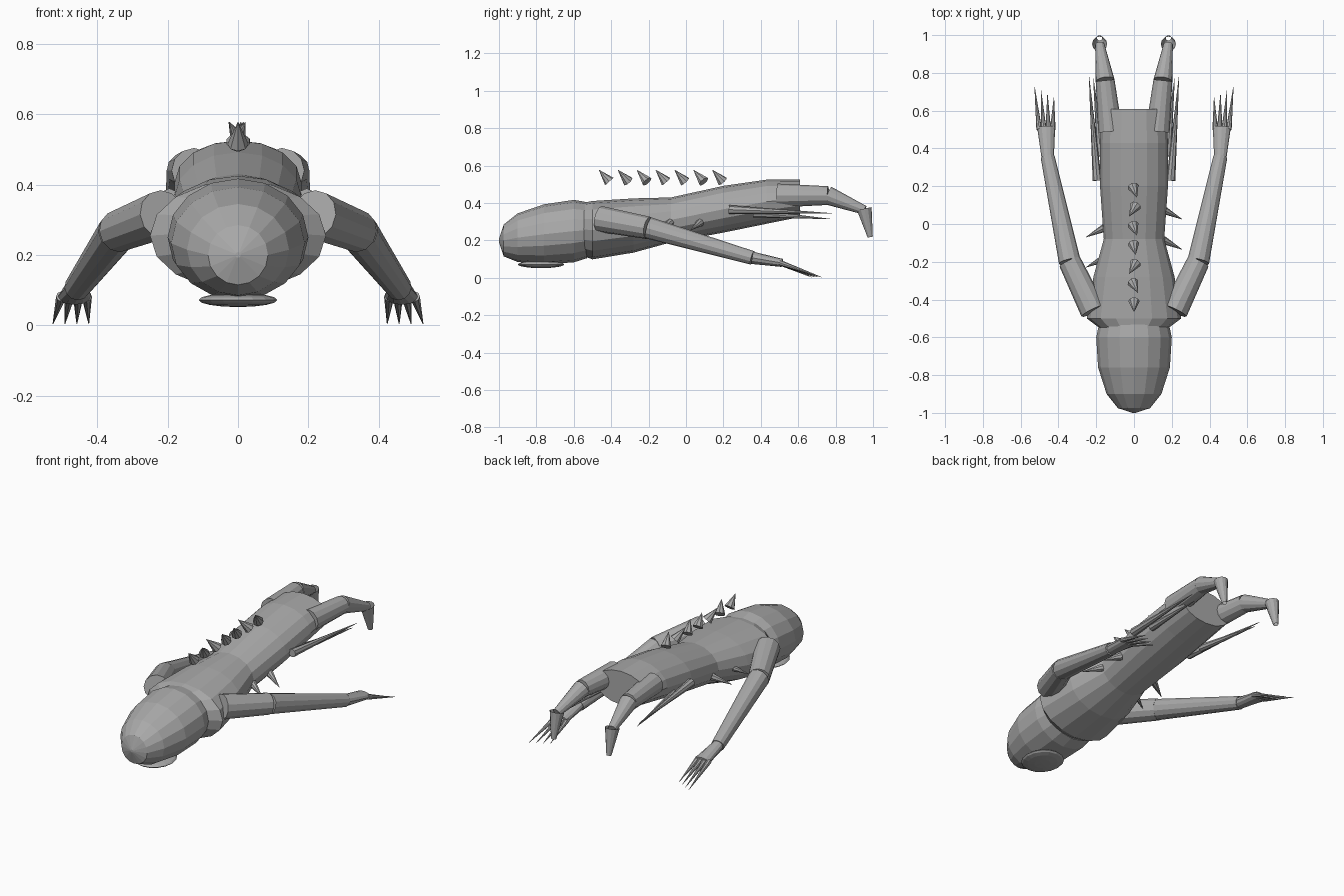
import bpy
import bmesh
import math
from mathutils import Vector

if "Cube" in bpy.data.objects:
    bpy.data.objects.remove(bpy.data.objects["Cube"], do_unlink=True)

GREY = (0.4, 0.4, 0.4, 1.0)
skin = bpy.data.materials.new("stone_grey")
skin.use_nodes = True
skin.diffuse_color = GREY
skin.node_tree.nodes["Principled BSDF"].inputs["Base Color"].default_value = GREY


def finish(name, bm):
    bmesh.ops.recalc_face_normals(bm, faces=bm.faces)
    mesh = bpy.data.meshes.new(name)
    bm.to_mesh(mesh)
    bm.free()
    mesh.materials.append(skin)
    obj = bpy.data.objects.new(name, mesh)
    bpy.context.collection.objects.link(obj)
    return obj


def bridge(bm, rings, caps):
    n = len(rings[0])
    for a, b in zip(rings, rings[1:]):
        for i in range(n):
            j = (i + 1) % n
            bm.faces.new((a[i], a[j], b[j], b[i]))
    if caps:
        bm.faces.new(rings[0])
        bm.faces.new(rings[-1])


def loft(name, sections, sides=16):
    """Elliptical sections along y: (y, half width, half height, centre z)."""
    bm = bmesh.new()
    rings = []
    for y, rx, rz, cz in sections:
        angles = [2 * math.pi * i / sides for i in range(sides)]
        rings.append([bm.verts.new((rx * math.cos(a), y, cz + rz * math.sin(a)))
                      for a in angles])
    bridge(bm, rings, True)
    return finish(name, bm)


def limb(name, start, end, r1, r2, sides=12, caps=True, flat=1.0):
    """Tapered tube between two points; flat squashes the far end."""
    start, end = Vector(start), Vector(end)
    axis = (end - start).normalized()
    ref = Vector((0, 0, 1)) if abs(axis.z) < 0.9 else Vector((0, 1, 0))
    u = axis.cross(ref).normalized()
    v = u.cross(axis)
    bm = bmesh.new()
    rings = []
    for p, r, f in ((start, r1, 1.0), (end, r2, flat)):
        angles = [2 * math.pi * i / sides for i in range(sides)]
        rings.append([bm.verts.new(p + r * (u * math.cos(a) + v * f * math.sin(a)))
                      for a in angles])
    bridge(bm, rings, caps)
    return finish(name, bm)


def spike(name, base, tip, r):
    return limb(name, base, tip, r, 0.001, sides=8)


# Head and torso
loft("head", [(-1.0, 0.008, 0.008, 0.2), (-0.975, 0.085, 0.085, 0.2),
              (-0.9, 0.145, 0.13, 0.215), (-0.76, 0.19, 0.16, 0.233),
              (-0.6, 0.2, 0.167, 0.25), (-0.53, 0.185, 0.15, 0.255)])
loft("torso", [(-0.56, 0.17, 0.14, 0.26), (-0.5, 0.25, 0.156, 0.255),
               (-0.28, 0.215, 0.145, 0.28), (-0.08, 0.16, 0.12, 0.31),
               (0.2, 0.18, 0.125, 0.367), (0.43, 0.18, 0.118, 0.407),
               (0.61, 0.17, 0.1, 0.425)])

# Flattened mouth pad under the head
bm = bmesh.new()
bmesh.ops.create_uvsphere(bm, u_segments=16, v_segments=8, radius=1)
bmesh.ops.scale(bm, vec=(0.112, 0.125, 0.02), verts=bm.verts)
bmesh.ops.translate(bm, vec=(0, -0.775, 0.072), verts=bm.verts)
finish("mouth_pad", bm)

# Paired limbs
for side, s in (("left", 1), ("right", -1)):
    def at(x, y, z):
        return (s * x, y, z)

    elbow, wrist, palm = at(0.34, -0.2, 0.267), at(0.457, 0.355, 0.107), at(0.465, 0.515, 0.08)
    limb(side + "_upper_arm", at(0.215, -0.46, 0.315), elbow, 0.07, 0.06)
    limb(side + "_forearm", elbow, wrist, 0.058, 0.037)
    limb(side + "_hand", wrist, palm, 0.033, 0.048, flat=0.45)
    for i in range(4):
        spike(f"{side}_finger_{i + 1}", at(0.43 + 0.024 * i, 0.5, 0.082),
              at(0.424 + 0.034 * i, 0.67 + 0.018 * i, 0.004), 0.015)

    knee, ankle = at(0.153, 0.76, 0.44), at(0.182, 0.955, 0.362)
    limb(side + "_thigh", at(0.125, 0.49, 0.44), knee, 0.064, 0.05)
    limb(side + "_shin", knee, ankle, 0.05, 0.024)
    limb(side + "_foot", at(0.182, 0.953, 0.37), at(0.182, 0.985, 0.218),
         0.04, 0.014, caps=False)

    # Long hip quills
    spike(side + "_upper_quill", at(0.195, 0.23, 0.365), at(0.238, 0.78, 0.345), 0.024)
    spike(side + "_lower_quill", at(0.175, 0.36, 0.345), at(0.215, 0.77, 0.315), 0.022)

# Row of floating back spikes, leaning forward and fanned sideways
for i in range(7):
    y = -0.42 + 0.101 * i
    lean = 0.026 * math.sin(2.2 * i)
    spike(f"back_spike_{i + 1}", (-lean * 0.3, y + 0.01, 0.515),
          (lean, y - 0.045, 0.577), 0.03)

# Staggered flank spikes
for name, x, y in (("left_front", 1, -0.085), ("left_rear", 1, 0.075),
                   ("right_front", -1, -0.18), ("right_rear", -1, -0.02)):
    spike(name + "_flank_spike", (x * 0.155, y, 0.295),
          (x * 0.255, y - 0.05, 0.255), 0.022)
